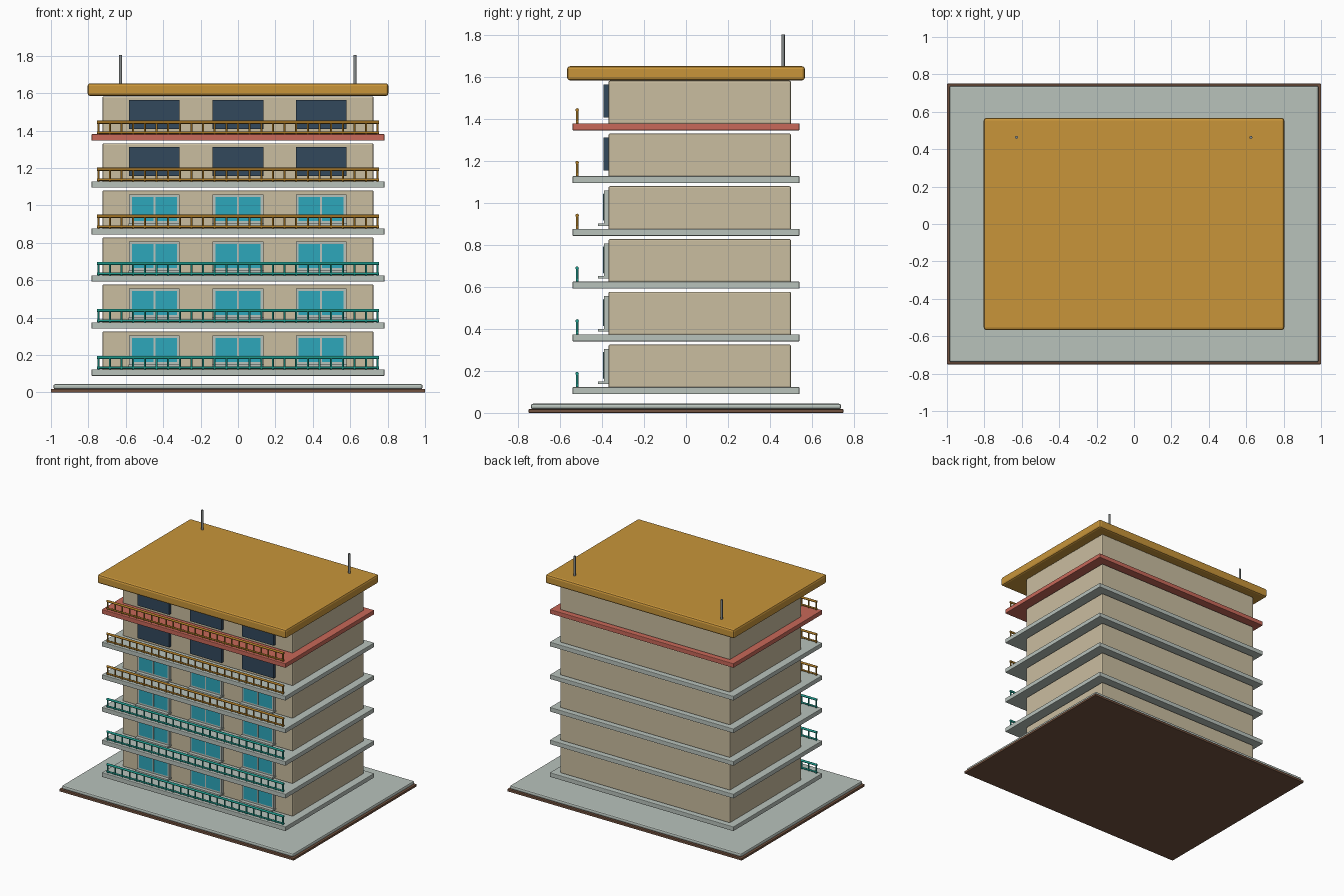
import bpy, bmesh, math
from mathutils import Matrix, Vector

if "Cube" in bpy.data.objects:
    bpy.data.objects.remove(bpy.data.objects["Cube"])


def material(name, rgb):
    m = bpy.data.materials.new(name)
    m.diffuse_color = (*rgb, 1)
    m.use_nodes = True
    m.node_tree.nodes["Principled BSDF"].inputs["Base Color"].default_value = m.diffuse_color
    return m


WALL = material("beige wall", (0.59, 0.51, 0.35))
ROOF = material("amber roof", (0.58, 0.30, 0.042))
STONE = material("pale grey stone", (0.48, 0.54, 0.50))
RED = material("brick red", (0.58, 0.14, 0.10))
EARTH = material("dark earth", (0.17, 0.085, 0.05))
NAVY = material("dark window", (0.032, 0.065, 0.107))
GLASS = material("turquoise glass", (0.026, 0.39, 0.50))
TEAL = material("teal railing", (0.013, 0.32, 0.26))
BRASS = material("ochre railing", (0.42, 0.20, 0.02))
METAL = material("grey metal", (0.24, 0.26, 0.26))


def add_box(bm, x0, x1, y0, y1, z0, z1):
    centre = Vector((x0 + x1, y0 + y1, z0 + z1)) / 2
    size = Matrix.Diagonal((x1 - x0, y1 - y0, z1 - z0, 1))
    bmesh.ops.create_cube(bm, size=1, matrix=Matrix.Translation(centre) @ size)


def add_rod(bm, a, b, r, sides=8):
    a, b = Vector(a), Vector(b)
    turn = (b - a).to_track_quat('Z', 'Y').to_matrix().to_4x4()
    bmesh.ops.create_cone(bm, cap_ends=True, segments=sides, radius1=r, radius2=r,
                          depth=(b - a).length,
                          matrix=Matrix.Translation((a + b) / 2) @ turn)


def finish(bm, name, mat, bevel=0, smooth=False):
    me = bpy.data.meshes.new(name)
    bm.to_mesh(me)
    bm.free()
    me.materials.append(mat)
    ob = bpy.data.objects.new(name, me)
    bpy.context.collection.objects.link(ob)
    if bevel:
        mod = ob.modifiers.new("Soft edges", 'BEVEL')
        mod.width, mod.segments = bevel, 2
    if smooth:
        bpy.ops.object.select_all(action='DESELECT')
        ob.select_set(True)
        bpy.context.view_layer.objects.active = ob
        bpy.ops.object.shade_smooth_by_angle(angle=math.radians(50))
    return ob


def block(name, mat, dims, bevel=0):
    bm = bmesh.new()
    add_box(bm, *dims)
    return finish(bm, name, mat, bevel)


# Ground
block("ground_base", EARTH, (-1, 1, -0.75, 0.75, 0, 0.018), 0.003)
block("pavement", STONE, (-0.987, 0.987, -0.739, 0.739, 0.017, 0.044), 0.01)

FLOORS, PITCH = 6, 0.2515
WALL_Y = -0.37
WINDOWS = (-0.447, 0, 0.444)
HALF_W = 0.135

for i in range(FLOORS):
    n = i + 1
    top = 0.123 + i * PITCH  # walking level of this storey

    # Balcony slab and storey walls
    block(f"slab_{n}", RED if n == FLOORS else STONE,
          (-0.783, 0.783, -0.541, 0.541, top - 0.034, top), 0.004)
    block(f"walls_{n}", WALL, (-0.725, 0.725, WALL_Y, 0.501, top - 0.004, top + 0.203), 0.008)

    # Windows: framed double panes below, plain dark panels above
    if n <= 4:
        frames, panes, sills = bmesh.new(), bmesh.new(), bmesh.new()
        for x in WINDOWS:
            l, r = x - HALF_W, x + HALF_W
            z0, z1 = top + 0.025, top + 0.182
            ya, yb = -0.392, WALL_Y + 0.005
            add_box(frames, l, l + 0.015, ya, yb, z0, z1)
            add_box(frames, r - 0.015, r, ya, yb, z0, z1)
            add_box(frames, l + 0.015, r - 0.015, ya, yb, z1 - 0.015, z1)
            add_box(frames, l + 0.015, r - 0.015, ya, yb, z0, z0 + 0.015)
            add_box(frames, x - 0.005, x + 0.005, -0.396, yb, z0 + 0.015, z1 - 0.015)
            for a, b in ((l + 0.014, x - 0.005), (x + 0.005, r - 0.014)):
                add_box(panes, a, b, -0.394, yb, z0 + 0.014, z1 - 0.014)
            add_box(sills, l - 0.003, r + 0.003, -0.42, yb, top + 0.014, top + 0.026)
        finish(frames, f"window_frames_{n}", STONE)
        finish(panes, f"window_glass_{n}", GLASS)
        finish(sills, f"window_sills_{n}", STONE)
    else:
        panels = bmesh.new()
        for x in WINDOWS:
            add_box(panels, x - HALF_W, x + HALF_W, -0.393, WALL_Y + 0.005,
                    top + 0.027, top + 0.184)
        finish(panels, f"dark_windows_{n}", NAVY)

    # Front railing: two rails and evenly spaced posts
    rail = bmesh.new()
    y, zb, zt = -0.519, top + 0.009, top + 0.064
    add_rod(rail, (-0.754, y, zt), (0.754, y, zt), 0.0085)
    add_rod(rail, (-0.754, y, zb), (0.754, y, zb), 0.0065)
    for k in range(25):
        x = -0.747 + k * 1.494 / 24
        add_rod(rail, (x, y, top), (x, y, zt), 0.0055)
    finish(rail, f"railing_{n}", TEAL if n <= 3 else BRASS, smooth=True)

# Roof and masts
block("roof", ROOF, (-0.804, 0.804, -0.567, 0.567, 1.585, 1.653), 0.014)
for side, x in (("left", -0.628), ("right", 0.625)):
    bm = bmesh.new()
    add_rod(bm, (x, 0.463, 1.64), (x, 0.463, 1.803), 0.008, 12)
    finish(bm, f"mast_{side}", METAL, smooth=True)
